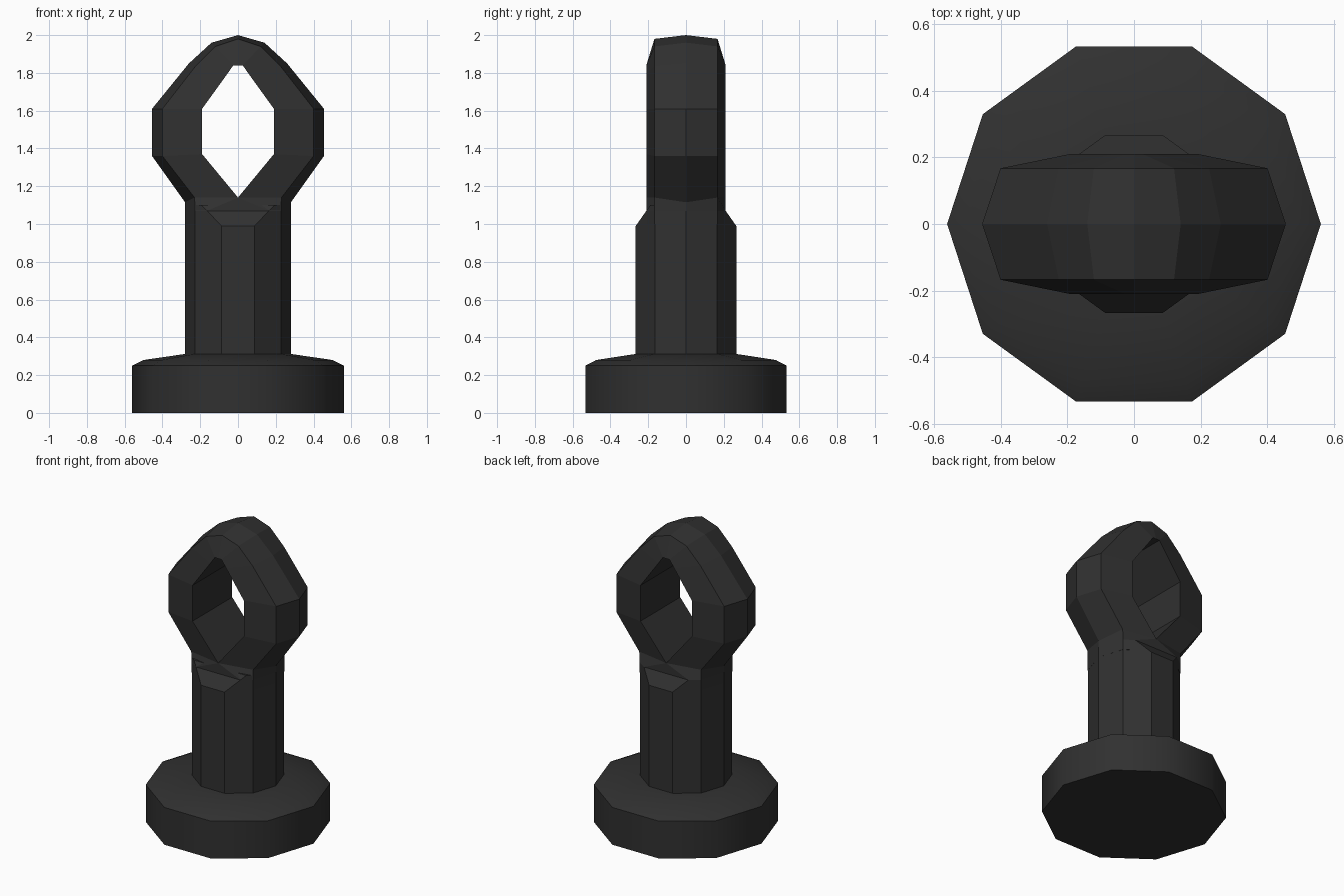
import bpy, bmesh, math
from mathutils import Vector

if "Cube" in bpy.data.objects:
    bpy.data.objects.remove(bpy.data.objects["Cube"])

dark = bpy.data.materials.new("dark_metal")
dark.diffuse_color = (0.03, 0.03, 0.03, 1)
dark.use_nodes = True
dark.node_tree.nodes["Principled BSDF"].inputs["Base Color"].default_value = dark.diffuse_color


def finish(bm, name):
    bmesh.ops.remove_doubles(bm, verts=bm.verts, dist=0.0005)
    bmesh.ops.recalc_face_normals(bm, faces=bm.faces)
    me = bpy.data.meshes.new(name)
    bm.to_mesh(me)
    bm.free()
    me.materials.append(dark)
    ob = bpy.data.objects.new(name, me)
    bpy.context.collection.objects.link(ob)
    return ob


def turned(profile, sides=10):
    """Stack of regular polygon rings from (radius, z), capped at both ends."""
    bm = bmesh.new()
    rings = [[bm.verts.new((r * math.cos(2 * math.pi * i / sides),
                            r * math.sin(2 * math.pi * i / sides), z))
              for i in range(sides)] for r, z in profile]
    for a, b in zip(rings, rings[1:]):
        for i in range(sides):
            j = (i + 1) % sides
            bm.faces.new((a[i], a[j], b[j], b[i]))
    bm.faces.new(rings[0][::-1])
    bm.faces.new(rings[-1])
    return bm


# Base disc, ten sided with a chamfered, slightly domed top
base = finish(turned([(0.56, 0), (0.56, 0.25), (0.50, 0.28), (0.28, 0.312)]), "base")
bpy.context.view_layer.objects.active = base
base.select_set(True)
bpy.ops.object.shade_smooth_by_angle(angle=math.radians(38))

# Shaft, its top sloped off at front and back
bm = turned([(0.28, 0.29), (0.28, 1.10)])
for s in (1, -1):
    cut = bmesh.ops.bisect_plane(
        bm, geom=bm.verts[:] + bm.edges[:] + bm.faces[:], clear_outer=True,
        plane_co=Vector((0, s * 0.266, 0.99)), plane_no=Vector((0, s * 0.08, 0.056)))
    edges = [e for e in bm.edges if e.is_boundary]
    bmesh.ops.holes_fill(bm, edges=edges, sides=0)
finish(bm, "shaft")

# Eye ring: (outer ridge), (outer face edge), (inner edge) in x, z for one half
stations = [
    ((0, 2.0), (0, 1.98), (0, 1.84)),
    ((0.14, 1.96), (0.12, 1.94), (0.025, 1.84)),
    ((0.26, 1.85), (0.225, 1.835), (0.06, 1.79)),
    ((0.455, 1.61), (0.40, 1.61), (0.19, 1.61)),
    ((0.455, 1.36), (0.40, 1.36), (0.19, 1.37)),
    ((0.28, 1.115), (0.23, 1.14), (0, 1.14)),
    ((0.28, 1.07), (0.2265, 1.07), (0.165, 1.07)),
    ((0.28, 1.0), (0.2265, 1.0), (0.165, 1.0)),
]
CROTCH = 5  # station where the hole closes
bm = bmesh.new()
for s in (1, -1):
    rows = []
    for ridge, edge, inner in stations:
        section = ((inner, -0.21), (edge, -0.167), (ridge, 0), (edge, 0.167), (inner, 0.21))
        rows.append([bm.verts.new((s * p[0], y, p[1])) for p, y in section])
    for k, (a, b) in enumerate(zip(rows, rows[1:])):
        for i in range(4):
            bm.faces.new((a[i], a[i + 1], b[i + 1], b[i]))
        if k < CROTCH:  # wall of the hole
            bm.faces.new((a[4], a[0], b[0], b[4]))
    # Flat front and back of the neck below the hole
    for i, y in ((0, -0.21), (4, 0.21)):
        mid = bm.verts.new((0, y, 1.0))
        bm.faces.new((rows[5][i], rows[6][i], rows[7][i], mid))
bmesh.ops.remove_doubles(bm, verts=bm.verts, dist=0.0005)
bmesh.ops.holes_fill(bm, edges=[e for e in bm.edges if e.is_boundary], sides=0)
finish(bm, "eye_ring")
